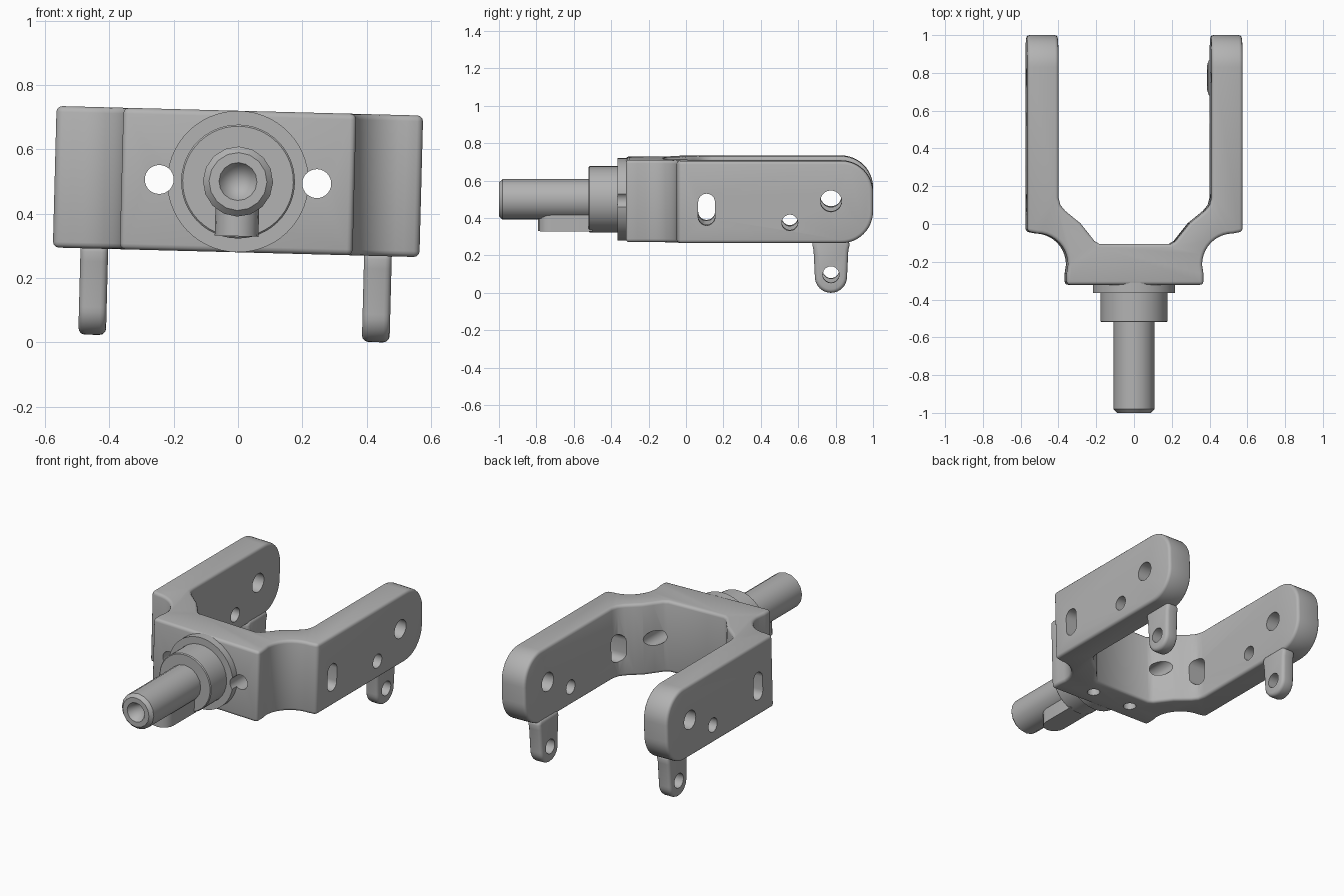
import bpy, bmesh, math
from mathutils import Matrix, Vector

if "Cube" in bpy.data.objects:
    bpy.data.objects.remove(bpy.data.objects["Cube"])

steel = bpy.data.materials.new("grey_steel")
steel.use_nodes = True
GREY = (0.45, 0.45, 0.45, 1)
steel.diffuse_color = GREY
steel.node_tree.nodes["Principled BSDF"].inputs["Base Color"].default_value = GREY

PLACE = Matrix.Translation((0, 0, 0.5)) @ Matrix.Rotation(math.radians(1.5), 4, 'Y')


def make(name, bm):
    """Turn a bmesh into a placed object with the steel material."""
    bmesh.ops.recalc_face_normals(bm, faces=bm.faces)
    mesh = bpy.data.meshes.new(name)
    bm.to_mesh(mesh)
    bm.free()
    mesh.materials.append(steel)
    ob = bpy.data.objects.new(name, mesh)
    bpy.context.collection.objects.link(ob)
    ob.matrix_world = PLACE
    return ob


def prism(bm, outline, axis, lo, hi):
    """Extrude a 2D outline along an axis (the outline fills the other two)."""
    def point(a, b, c):
        return {'X': (c, a, b), 'Y': (a, c, b), 'Z': (a, b, c)}[axis]
    face = bm.faces.new([bm.verts.new(point(a, b, lo)) for a, b in outline])
    new = bmesh.ops.extrude_face_region(bm, geom=[face])["geom"]
    move = Vector(point(0, 0, hi - lo))
    bmesh.ops.translate(bm, vec=move, verts=[v for v in new if isinstance(v, bmesh.types.BMVert)])


def arc(a, b, r, start, end, n=12):
    return [(a + r * math.cos(math.radians(start + (end - start) * i / n)),
             b + r * math.sin(math.radians(start + (end - start) * i / n))) for i in range(n + 1)]


def circle(a, b, r, n=28):
    return arc(a, b, r, 0, 360, n)[:-1]


def lathe(bm, profile, sides):
    """Revolve (radius, y) points around the y axis."""
    verts = [bm.verts.new((r, y, 0)) for r, y in profile]
    edges = [bm.edges.new(pair) for pair in zip(verts, verts[1:])]
    bmesh.ops.spin(bm, geom=verts + edges, cent=(0, 0, 0), axis=(0, 1, 0),
                   angle=math.tau, steps=sides, use_merge=False)
    bmesh.ops.remove_doubles(bm, verts=bm.verts, dist=0.0002)


def apply(ob, kind, **settings):
    mod = ob.modifiers.new(kind, kind)
    for key, value in settings.items():
        setattr(mod, key, value)
    bpy.context.view_layer.objects.active = ob
    bpy.ops.object.modifier_apply(modifier=mod.name)


def boolean(ob, bm, operation):
    cutter = make("cutter", bm)
    bpy.context.view_layer.update()
    apply(ob, 'BOOLEAN', object=cutter, operation=operation, solver='EXACT')
    bpy.data.objects.remove(cutter)


def bevel(ob, width):
    apply(ob, 'BEVEL', width=width, segments=3, limit_method='ANGLE', angle_limit=math.radians(40))


def finish(ob):
    bpy.ops.object.select_all(action='DESELECT')
    ob.select_set(True)
    bpy.context.view_layer.objects.active = ob
    bpy.ops.object.shade_smooth_by_angle(angle=math.radians(35))


# Fork body: plan outline, trimmed by a side outline with rounded arm ends
half = ([(0.19, -0.105), (0.215, -0.09), (0.25, -0.045), (0.29, 0.005), (0.33, 0.037),
         (0.37, 0.07), (0.395, 0.1), (0.405, 0.14), (0.405, 1.2), (0.57, 1.2), (0.57, -0.04)]
        + arc(0.52, -0.215, 0.165, 90, 180, 10) + [(0.362, -0.26), (0.362, -0.322)])
bm = bmesh.new()
prism(bm, half + [(-x, y) for x, y in reversed(half)], 'Z', -0.3, 0.3)
body = make("fork_body", bm)

side = [(-0.6, 0.22), (-0.6, -0.22)] + arc(0.83, -0.05, 0.17, -90, 0) + arc(0.83, 0.05, 0.17, 0, 90)
bm = bmesh.new()
prism(bm, side, 'X', -0.8, 0.8)
boolean(body, bm, 'INTERSECT')
bevel(body, 0.018)


def bolt_holes(bm):
    for s in (-1, 1):
        prism(bm, circle(s * 0.245, 0, 0.045), 'Y', -0.5, 0.05)


# Holes: bolts through the crown, pins and slots through the arms, sockets beneath
bm = bmesh.new()
bolt_holes(bm)
slot = arc(0.11, 0, 0.045, 0, 180) + arc(0.11, -0.08, 0.045, 180, 360)
for s in (-1, 1):
    lo, hi = sorted((s * 0.3, s * 0.7))
    for outline in (slot, circle(0.555, -0.11, 0.043), circle(0.775, 0.005, 0.057)):
        prism(bm, outline, 'X', lo, hi)
    prism(bm, circle(s * 0.137, -0.21, 0.037), 'Z', -0.3, -0.12)
boolean(body, bm, 'DIFFERENCE')
finish(body)

# Hanging lugs under the arm ends
lug = ([(0.865, -0.2), (0.875, -0.23), (0.868, -0.26)] + arc(0.775, -0.402, 0.086, 0, -180, 16)
       + [(0.682, -0.26), (0.675, -0.23), (0.685, -0.2)])
for s, name in ((1, "left_lug"), (-1, "right_lug")):
    bm = bmesh.new()
    prism(bm, lug, 'X', s * 0.441 - 0.043, s * 0.441 + 0.043)
    ob = make(name, bm)
    bevel(ob, 0.02)
    bm = bmesh.new()
    prism(bm, circle(0.775, -0.39, 0.044), 'X', s * 0.441 - 0.2, s * 0.441 + 0.2)
    boolean(ob, bm, 'DIFFERENCE')
    finish(ob)

# Flange, notched by the bolt holes
bm = bmesh.new()
prism(bm, circle(0, 0, 0.22, 56), 'Y', -0.365, -0.31)
flange = make("flange", bm)
bm = bmesh.new()
bolt_holes(bm)
boolean(flange, bm, 'DIFFERENCE')
finish(flange)

# Collar
bm = bmesh.new()
lathe(bm, [(0, -0.52), (0.172, -0.52), (0.177, -0.515), (0.177, -0.34), (0, -0.34)], 48)
finish(make("collar", bm))

# Shaft with chamfered end and conical centre bore
bm = bmesh.new()
lathe(bm, [(0, -0.9), (0.059, -1), (0.09, -1), (0.109, -0.98), (0.109, -0.5), (0, -0.5)], 16)
finish(make("shaft", bm))

# Round-ended key under the shaft
bm = bmesh.new()
prism(bm, [(0.068, -0.5)] + arc(0, -0.722, 0.068, 0, -180, 8) + [(-0.068, -0.5)], 'Z', -0.17, -0.05)
finish(make("shaft_key", bm))
